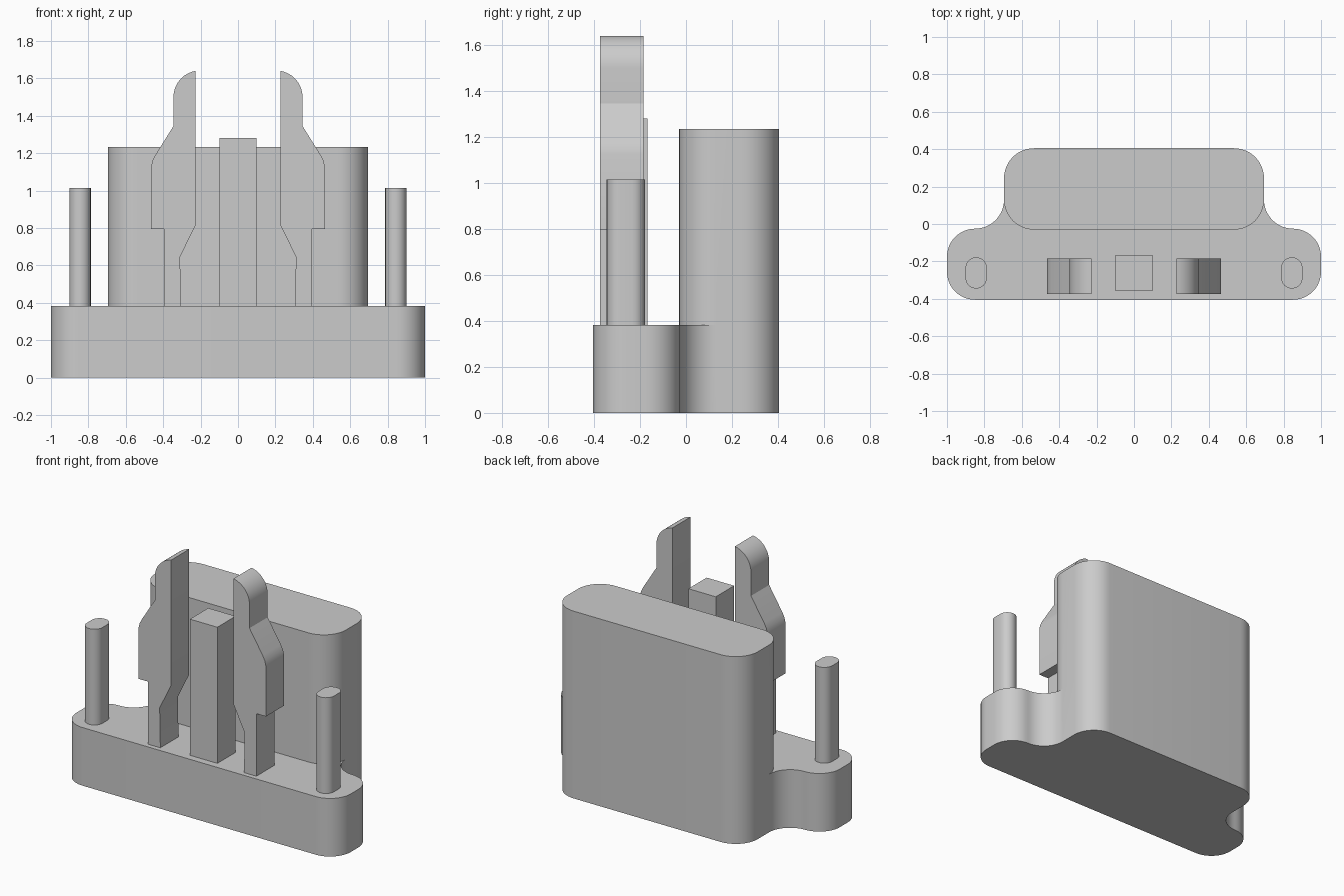
import bpy, bmesh
from math import cos, sin, radians

if "Cube" in bpy.data.objects:
    bpy.data.objects.remove(bpy.data.objects["Cube"], do_unlink=True)

GREY = (0.6, 0.6, 0.6, 1)
grey = bpy.data.materials.new("plain grey")
grey.use_nodes = True
grey.diffuse_color = GREY
grey.node_tree.nodes["Principled BSDF"].inputs["Base Color"].default_value = GREY


def arc(cx, cy, r, start, end, steps=12):
    angles = [radians(start + (end - start) * i / steps) for i in range(steps + 1)]
    return [(cx + r * cos(a), cy + r * sin(a)) for a in angles]


def flip(points):
    """Mirror across x = 0, keeping the path continuous."""
    return [(-x, y) for x, y in reversed(points)]


def finish(name, bm):
    bmesh.ops.remove_doubles(bm, verts=bm.verts, dist=0.0005)
    bmesh.ops.recalc_face_normals(bm, faces=bm.faces)
    mesh = bpy.data.meshes.new(name)
    bm.to_mesh(mesh)
    bm.free()
    mesh.materials.append(grey)
    obj = bpy.data.objects.new(name, mesh)
    bpy.context.collection.objects.link(obj)
    bpy.ops.object.select_all(action='DESELECT')
    obj.select_set(True)
    bpy.context.view_layer.objects.active = obj
    bpy.ops.object.shade_smooth_by_angle(angle=radians(30))


def cap(bm, points, z):
    bm.faces.new([bm.verts.new((x, y, z)) for x, y in points])


def wall(bm, path, z0, z1):
    for a, b in zip(path, path[1:]):
        bm.faces.new([bm.verts.new(p) for p in
                      ((*a, z0), (*b, z0), (*b, z1), (*a, z1))])


def prism(name, points, lo, hi, upright=False):
    """Extrude an outline along z, or an x-z profile along y."""
    bm = bmesh.new()
    cap(bm, points, lo)
    cap(bm, points, hi)
    wall(bm, points + points[:1], lo, hi)
    if upright:
        for v in bm.verts:
            v.co = (v.co.x, v.co.z, v.co.y)
    finish(name, bm)


BASE_Z, BODY_Z = 0.383, 1.234

# Housing: tall rounded block rising from a flanged base, one closed shell
right_flange = (arc(0.85, -0.255, 0.15, -90, 0) + arc(0.85, -0.175, 0.15, 0, 90)
                + arc(0.85, 0.13, 0.155, 270, 180)[1:])
flange = flip(right_flange) + right_flange
back_right = [(0.695, 0.13)] + arc(0.535, 0.245, 0.16, 0, 90)
back = back_right + flip(back_right)
front_right = arc(0.535, 0.13, 0.16, -90, 0)
front = flip(front_right) + front_right

bm = bmesh.new()
cap(bm, flange + back[1:-1], 0)
cap(bm, front + back[1:-1], BODY_Z)
cap(bm, flange + front[::-1][1:-1], BASE_Z)
wall(bm, flange, 0, BASE_Z)
wall(bm, back, 0, BASE_Z)
wall(bm, back, BASE_Z, BODY_Z)
wall(bm, front, BASE_Z, BODY_Z)
finish("housing", bm)

# Square centre post
prism("centre_post", [(-0.1, -0.358), (0.1, -0.358), (0.1, -0.167), (-0.1, -0.167)],
      BASE_Z, 1.28)

# Snap clip profile, from the inner foot round to the outer foot
clip = ([(0.305, BASE_Z), (0.31, 0.645), (0.227, 0.815)]
        + arc(0.203, 1.5, 0.142, 80, 0)
        + [(0.345, 1.345), (0.442, 1.19), (0.457, 1.16), (0.465, 1.125),
           (0.465, 0.795), (0.395, 0.795), (0.395, BASE_Z)])

# Oval guide pin outline
pin = arc(0.844, -0.235, 0.057, 0, 180) + arc(0.844, -0.288, 0.057, 180, 360)

for side, mirror in (("left", list), ("right", flip)):
    prism(side + "_clip", mirror(clip), -0.373, -0.184, upright=True)
    prism(side + "_pin", mirror(pin), BASE_Z, 1.014)
